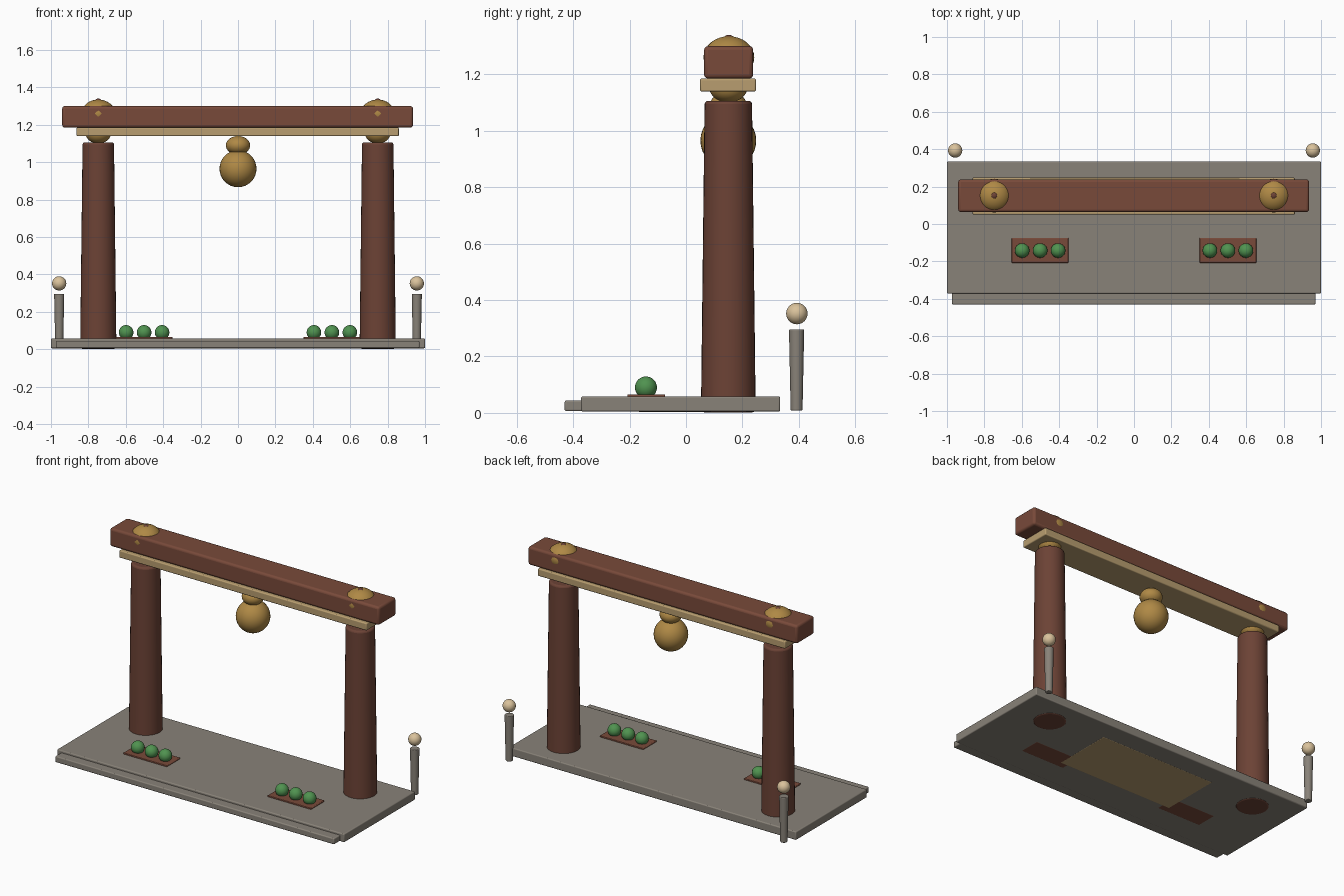
import bpy, math

if "Cube" in bpy.data.objects:
    bpy.data.objects.remove(bpy.data.objects["Cube"])


def material(name, rgb):
    m = bpy.data.materials.new(name)
    m.diffuse_color = (*rgb, 1)
    m.use_nodes = True
    m.node_tree.nodes["Principled BSDF"].inputs["Base Color"].default_value = m.diffuse_color
    return m


WOOD = material("red_brown_wood", (0.19, 0.068, 0.042))
POST_WOOD = material("dark_wood", (0.15, 0.055, 0.036))
PALE = material("pale_wood", (0.48, 0.34, 0.16))
BRASS = material("brass", (0.43, 0.25, 0.06))
STONE = material("stone", (0.25, 0.225, 0.19))
GREEN = material("leaf_green", (0.08, 0.29, 0.08))
GLOW = material("warm_lamp", (0.70, 0.54, 0.33))


def finish(name, mat, bevel=0.0):
    o = bpy.context.object
    o.name = name
    o.data.materials.append(mat)
    if bevel:
        b = o.modifiers.new("edge_bevel", "BEVEL")
        b.width, b.segments, b.limit_method = bevel, 3, "ANGLE"
        b.angle_limit = math.radians(40)
    bpy.ops.object.shade_smooth_by_angle(angle=math.radians(35))
    return o


def box(name, x, y, z, mat, bevel):
    """Box from (min, max) ranges on each axis."""
    bpy.ops.mesh.primitive_cube_add(size=1, location=[sum(r) / 2 for r in (x, y, z)])
    bpy.context.object.scale = [r[1] - r[0] for r in (x, y, z)]
    bpy.ops.object.transform_apply(location=False, rotation=False, scale=True)
    return finish(name, mat, bevel)


def ball(name, loc, r, mat, rz=None):
    bpy.ops.mesh.primitive_uv_sphere_add(segments=32, ring_count=16, radius=1, location=loc)
    bpy.context.object.scale = (r, r, rz or r)
    bpy.ops.object.transform_apply(location=False, rotation=False, scale=True)
    return finish(name, mat)


def column(name, x, y, z0, z1, r0, r1, mat, bevel):
    bpy.ops.mesh.primitive_cone_add(vertices=32, radius1=r0, radius2=r1, depth=z1 - z0,
                                    location=(x, y, (z0 + z1) / 2))
    return finish(name, mat, bevel)


# Stone base, front step and the inset slab seen from below
box("base_platform", (-1, 1), (-0.372, 0.334), (0.005, 0.058), STONE, 0.006)
box("front_step", (-0.973, 0.97), (-0.43, -0.24), (0.006, 0.044), STONE, 0.006)
box("inset_slab", (-0.40, 0.40), (-0.17, 0.21), (0.004, 0.05), PALE, 0.004)

# Crossbeam and the plank beneath it
box("crossbeam", (-0.94, 0.936), (0.064, 0.238), (1.185, 1.30), WOOD, 0.014)
box("lower_plank", (-0.863, 0.86), (0.05, 0.248), (1.139, 1.185), PALE, 0.006)

for s, side in ((-1, "left"), (1, "right")):
    x = s * 0.747
    # Post with brass collar, brass cap and small pin
    column(f"{side}_post", x, 0.15, 0.002, 1.106, 0.097, 0.084, POST_WOOD, 0.012)
    ball(f"{side}_collar", (x, 0.15, 1.155), 0.068, BRASS, 0.055)
    ball(f"{side}_cap", (x, 0.152, 1.26), 0.09, BRASS, 0.075)
    ball(f"{side}_cap_pin", (x, 0.152, 1.325), 0.019, POST_WOOD, 0.015)

    # Lamp behind the platform
    column(f"{side}_lamp_post", s * 0.956, 0.392, 0.008, 0.296, 0.021, 0.027, STONE, 0.004)
    ball(f"{side}_lamp", (s * 0.956, 0.393, 0.352), 0.038, GLOW)

    # Planter tray with three shrubs
    tx = s * 0.502
    box(f"{side}_tray", (tx - 0.152, tx + 0.152), (-0.208, -0.074), (0.0045, 0.066), WOOD, 0.004)
    for i in (-1, 0, 1):
        ball(f"{side}_shrub_{i + 2}", (tx + i * 0.096, -0.142, 0.09), 0.039, GREEN)

# Hanging bell
ball("bell_knob", (0, 0.15, 1.09), 0.065, BRASS, 0.05)
ball("bell_body", (0, 0.15, 0.965), 0.099, BRASS)
